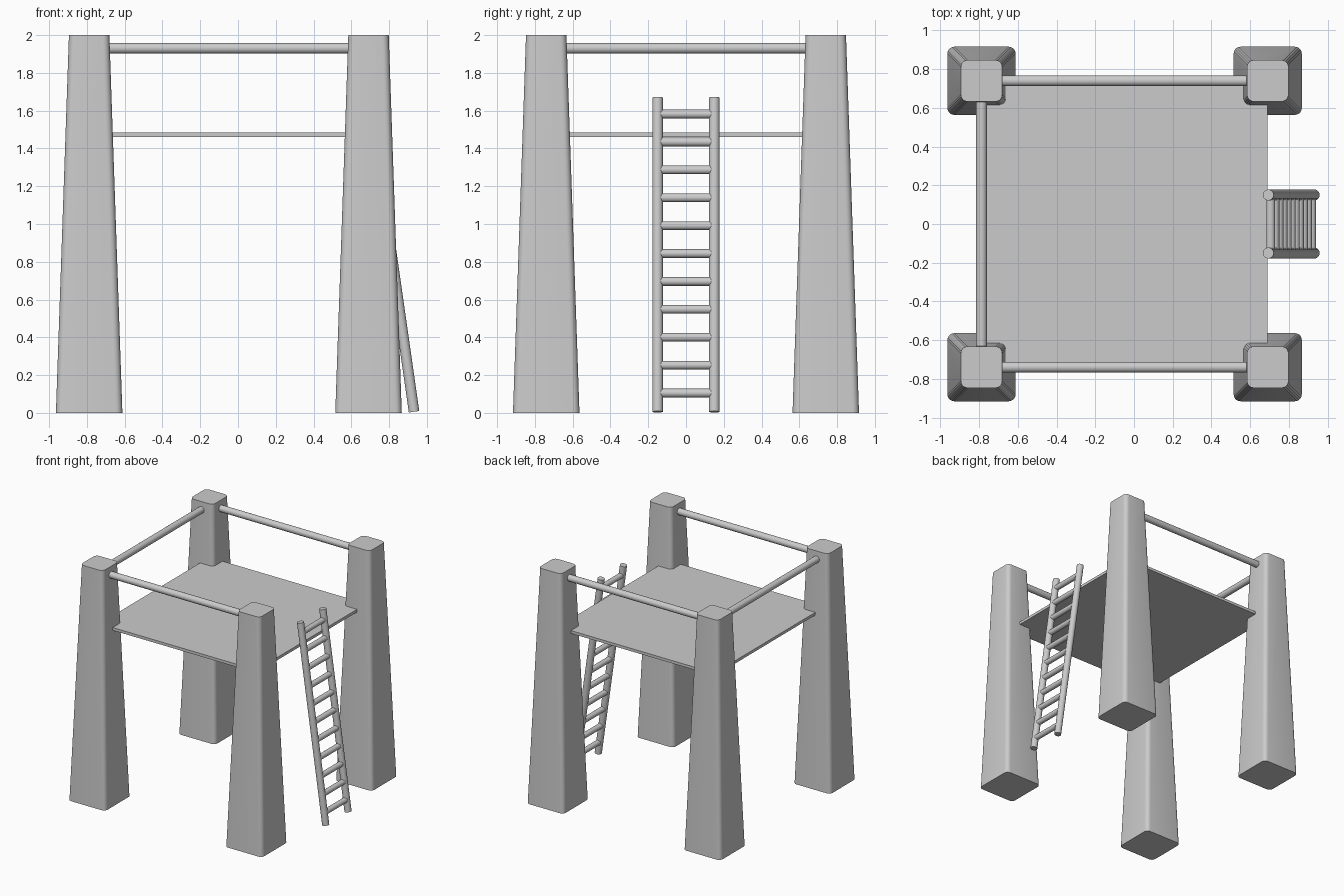
import bpy, bmesh, math
from mathutils import Vector

if "Cube" in bpy.data.objects:
    bpy.data.objects.remove(bpy.data.objects["Cube"])

XL, XR, Y = -0.788, 0.691, 0.74   # pillar centre lines


def finish(name, bm):
    bmesh.ops.recalc_face_normals(bm, faces=bm.faces)
    mesh = bpy.data.meshes.new(name)
    bm.to_mesh(mesh)
    bm.free()
    obj = bpy.data.objects.new(name, mesh)
    bpy.context.collection.objects.link(obj)
    bpy.context.view_layer.objects.active = obj
    for o in bpy.context.selected_objects:
        o.select_set(False)
    obj.select_set(True)
    bpy.ops.object.shade_smooth_by_angle(angle=math.radians(35))
    return obj


def rounded_square(half, radius, z, seg=5):
    pts = []
    for k, (sx, sy) in enumerate([(1, 1), (-1, 1), (-1, -1), (1, -1)]):
        for i in range(seg + 1):
            a = math.pi / 2 * (k + i / seg)
            pts.append((sx * (half - radius) + radius * math.cos(a),
                        sy * (half - radius) + radius * math.sin(a), z))
    return pts


def pillar(name, x, y):
    bm = bmesh.new()
    low = [bm.verts.new(p) for p in rounded_square(0.176, 0.035, 0)]
    top = [bm.verts.new(p) for p in rounded_square(0.107, 0.035, 2)]
    n = len(low)
    for i in range(n):
        j = (i + 1) % n
        bm.faces.new((low[i], low[j], top[j], top[i]))
    bm.faces.new(low[::-1])
    bm.faces.new(top)
    finish(name, bm).location = (x, y, 0)


def rod(name, a, b, radius):
    a, b = Vector(a), Vector(b)
    bm = bmesh.new()
    bmesh.ops.create_cone(bm, cap_ends=True, segments=24, radius1=radius,
                          radius2=radius, depth=(b - a).length)
    obj = finish(name, bm)
    obj.rotation_euler = (b - a).to_track_quat('Z', 'Y').to_euler()
    obj.location = (a + b) / 2


# Four tapered corner pillars
for side, x in (("left", XL), ("right", XR)):
    for end, y in (("front", -Y), ("back", Y)):
        pillar(f"{end}_{side}_pillar", x, y)

# Guard rails on three sides
rod("front_rail", (XL + 0.09, -Y, 1.93), (XR - 0.09, -Y, 1.93), 0.028)
rod("back_rail", (XL + 0.09, Y, 1.93), (XR - 0.09, Y, 1.93), 0.028)
rod("left_rail", (XL, -Y + 0.09, 1.93), (XL, Y - 0.09, 1.93), 0.028)

# Thin platform between the pillar centres
bm = bmesh.new()
bmesh.ops.create_cube(bm, size=1)
bmesh.ops.scale(bm, vec=(XR - XL, 2 * Y, 0.024), verts=bm.verts)
finish("platform", bm).location = ((XL + XR) / 2, 0, 1.472)

# Leaning ladder
foot, head = Vector((0.932, 0, 0.006)), Vector((0.694, 0, 1.669))
for side, y in (("front", -0.15), ("back", 0.15)):
    off = Vector((0, y, 0))
    rod(f"ladder_{side}_stile", foot + off, head + off, 0.028)
for i in range(11):
    z = 0.105 + 0.1477 * i
    p = foot.lerp(head, (z - foot.z) / (head.z - foot.z))
    rod(f"ladder_rung_{i + 1}", p + Vector((0, -0.145, 0)), p + Vector((0, 0.145, 0)), 0.023)
